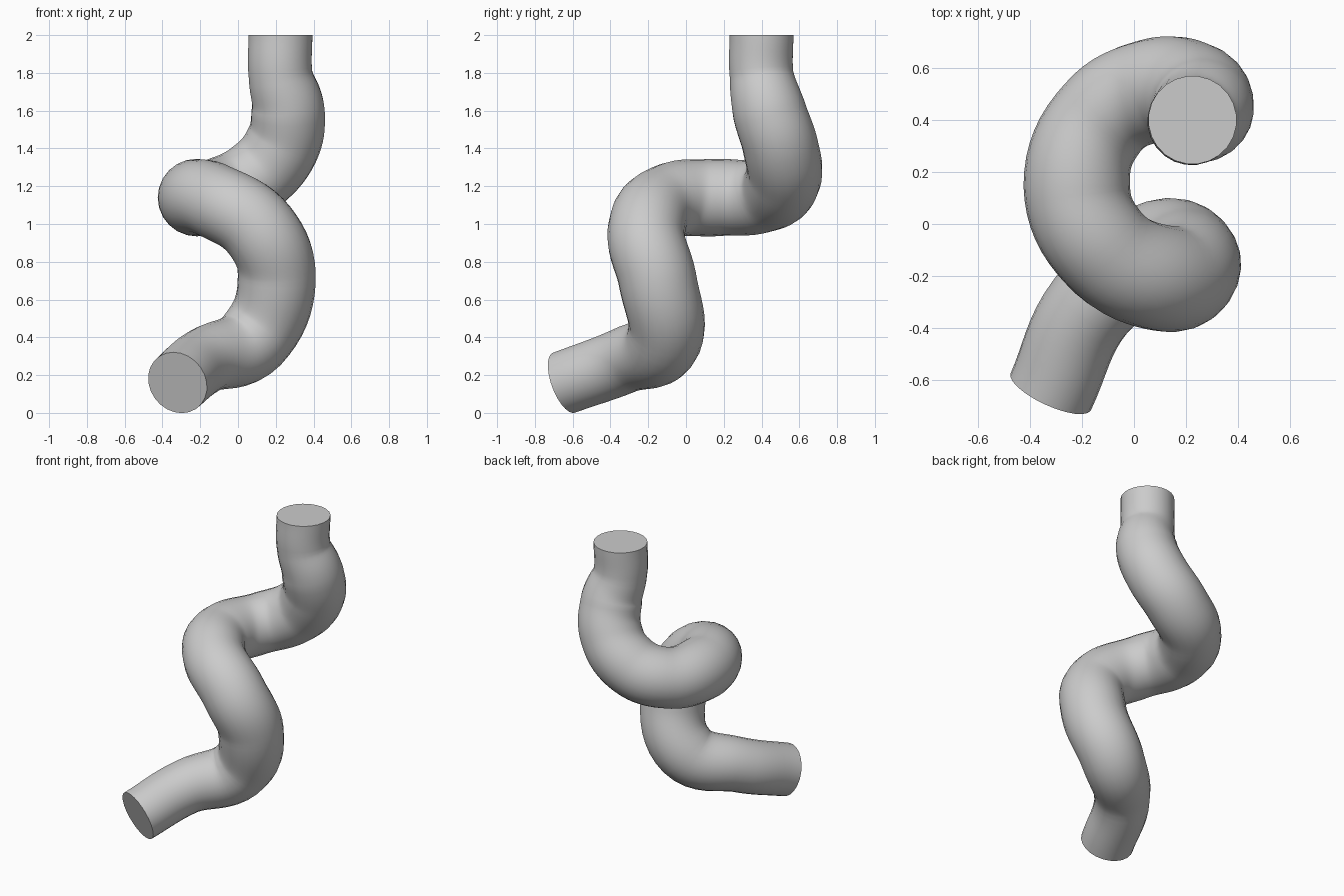
import bpy

if "Cube" in bpy.data.objects:
    bpy.data.objects.remove(bpy.data.objects["Cube"])

# Centre line of the bent tube: x, y, z, radius (slightly fuller in the bends)
PATH = [
    (-0.32, -0.645, 0.16, 0.17),
    (-0.17, -0.32, 0.28, 0.175),
    (0.08, -0.115, 0.39, 0.20),
    (0.205, -0.15, 0.70, 0.207),
    (0.12, -0.21, 0.96, 0.205),
    (-0.12, -0.09, 1.12, 0.20),
    (-0.22, 0.15, 1.14, 0.205),
    (-0.12, 0.41, 1.15, 0.195),
    (0.08, 0.515, 1.24, 0.20),
    (0.23, 0.50, 1.41, 0.20),
    (0.265, 0.44, 1.60, 0.195),
    (0.225, 0.40, 1.79, 0.17),
    (0.225, 0.40, 2.00, 0.17),
]

# Round tube swept along a smooth path with flat closed ends
curve = bpy.data.curves.new("bent_tube", "CURVE")
curve.dimensions = "3D"
curve.resolution_u = 8
curve.bevel_depth = 1.0
curve.bevel_resolution = 10
curve.use_fill_caps = True
curve.twist_mode = "MINIMUM"
spline = curve.splines.new("BEZIER")
spline.bezier_points.add(len(PATH) - 1)
for point, (x, y, z, r) in zip(spline.bezier_points, PATH):
    point.co = (x, y, z)
    point.radius = r
    point.handle_left_type = point.handle_right_type = "AUTO"
# Top end runs straight up so its cap is level
last = spline.bezier_points[-1]
last.handle_left_type = last.handle_right_type = "FREE"
last.handle_left = (0.225, 0.40, 1.93)
last.handle_right = (0.225, 0.40, 2.07)

tube = bpy.data.objects.new("bent_tube", curve)
bpy.context.collection.objects.link(tube)
bpy.context.view_layer.objects.active = tube
tube.select_set(True)
bpy.ops.object.convert(target="MESH")
bpy.ops.object.shade_smooth_by_angle()
